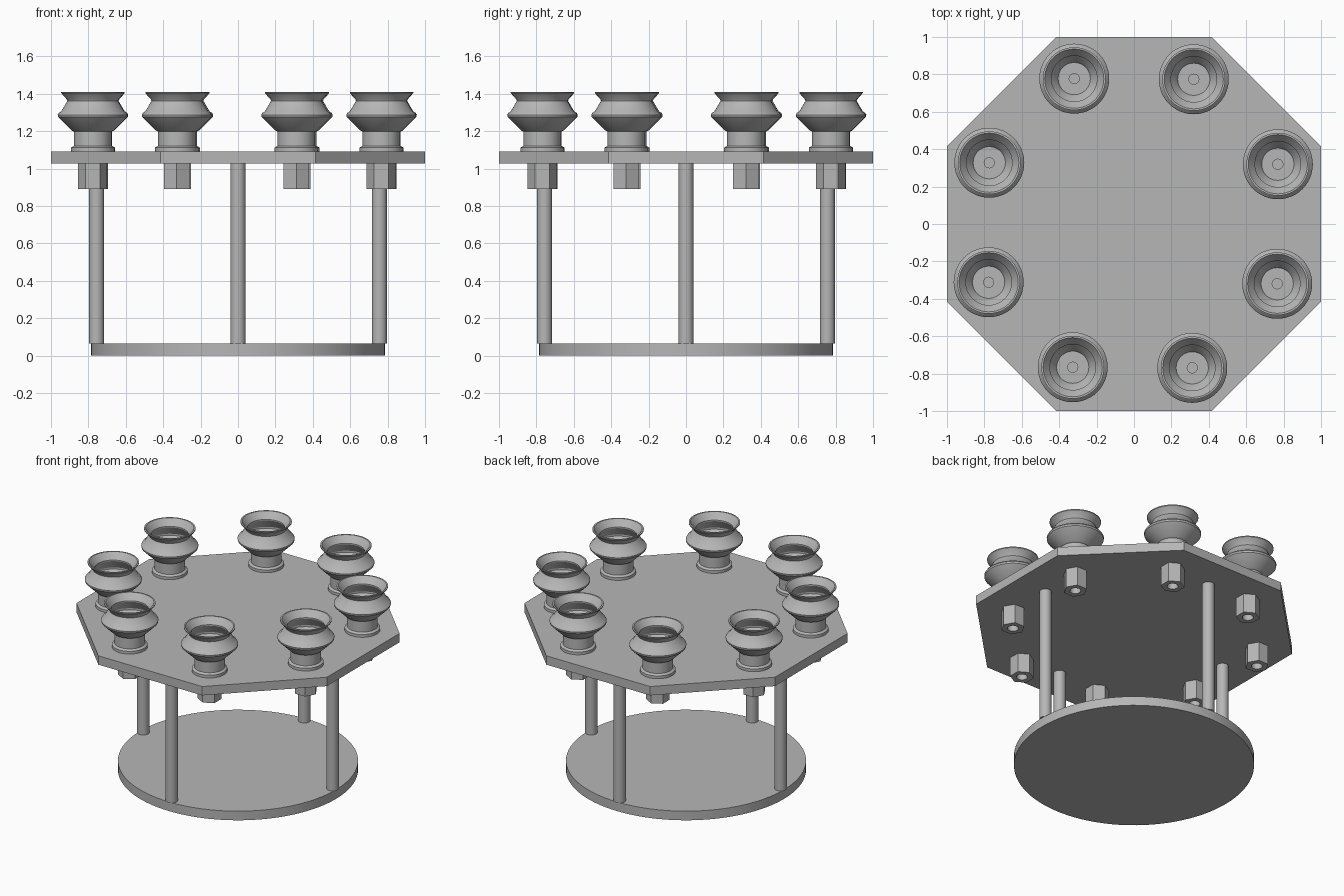
import bpy, bmesh
from math import radians, cos, sin, pi
from mathutils import Matrix, Vector

if "Cube" in bpy.data.objects:
    bpy.data.objects.remove(bpy.data.objects["Cube"])

GREY = (0.47, 0.47, 0.47, 1)
grey = bpy.data.materials.new("plain grey")
grey.use_nodes = True
grey.diffuse_color = GREY
grey.node_tree.nodes["Principled BSDF"].inputs["Base Color"].default_value = GREY

PLATE_BOTTOM, PLATE_TOP = 1.028, 1.092
BASE_TOP = 0.066


def to_mesh(bm, name):
    bmesh.ops.recalc_face_normals(bm, faces=bm.faces)
    mesh = bpy.data.meshes.new(name)
    bm.to_mesh(mesh)
    bm.free()
    mesh.materials.append(grey)
    mesh.shade_smooth()
    mesh.set_sharp_from_angle(angle=radians(30))
    return mesh


def place(mesh, name, location=(0, 0, 0), turn=0):
    obj = bpy.data.objects.new(name, mesh)
    obj.location = location
    obj.rotation_euler.z = turn
    bpy.context.collection.objects.link(obj)
    return obj


def prism(name, radius, sides, z0, z1, turn=0):
    bm = bmesh.new()
    matrix = Matrix.Translation((0, 0, (z0 + z1) / 2)) @ Matrix.Rotation(turn, 4, "Z")
    bmesh.ops.create_cone(bm, cap_ends=True, segments=sides, radius1=radius,
                          radius2=radius, depth=z1 - z0, matrix=matrix)
    return to_mesh(bm, name)


def lathe(name, profile, steps=48):
    bm = bmesh.new()
    verts = [bm.verts.new((r, 0, z)) for r, z in profile]
    edges = [bm.edges.new(pair) for pair in zip(verts, verts[1:])]
    bmesh.ops.spin(bm, geom=verts + edges, cent=(0, 0, 0), axis=(0, 0, 1),
                   angle=2 * pi, steps=steps)
    bmesh.ops.remove_doubles(bm, verts=bm.verts, dist=0.0004)
    return to_mesh(bm, name)


def hollow_nut(name, radius, hole, z0, z1, depth):
    bm = bmesh.new()
    loops = []
    for r, sides in ((radius, 6), (hole, 24)):
        before = set(bm.edges)
        bmesh.ops.create_circle(bm, segments=sides, radius=r,
                                matrix=Matrix.Translation((0, 0, z0)))
        loops.append([e for e in bm.edges if e not in before])
    bmesh.ops.triangle_fill(bm, use_beauty=True, edges=loops[0] + loops[1])
    # Raise the outer walls and the blind bore, then cap both
    for edges, height in zip(loops, (z1 - z0, depth)):
        new = bmesh.ops.extrude_edge_only(bm, edges=edges)["geom"]
        verts = [v for v in new if isinstance(v, bmesh.types.BMVert)]
        bmesh.ops.translate(bm, verts=verts, vec=Vector((0, 0, height)))
        rim = [e for e in new if isinstance(e, bmesh.types.BMEdge)
               and all(v in verts for v in e.verts)]
        bmesh.ops.contextual_create(bm, geom=rim)
    return to_mesh(bm, name)


# Round base and octagonal top plate
place(prism("base_disc", 0.785, 96, 0, BASE_TOP), "base_disc")
place(prism("top_plate", 1 / cos(pi / 8), 8, PLATE_BOTTOM, PLATE_TOP, pi / 8), "top_plate")

# Four support posts
post = prism("support_post", 0.04, 32, BASE_TOP, PLATE_BOTTOM)
for i, side in enumerate(("left", "back", "right", "front")):
    a = i * pi / 2
    place(post, "support_post_" + side, (0.756 * cos(a), 0.756 * sin(a), 0))

# Bellows cup: outside from the foot to the lip, then down the inside
cup = lathe("bellows_cup", [
    (0, 1.092), (0.116, 1.092), (0.116, 1.112), (0.1, 1.122), (0.1, 1.198),
    (0.112, 1.204), (0.176, 1.267), (0.185, 1.276), (0.187, 1.288), (0.181, 1.298),
    (0.168, 1.306), (0.135, 1.362), (0.138, 1.37), (0.168, 1.404), (0.168, 1.411),
    (0.158, 1.411), (0.122, 1.366), (0.122, 1.358), (0.16, 1.295), (0.16, 1.283),
    (0.093, 1.215), (0.086, 1.2), (0.027, 1.2), (0.027, 1.18), (0, 1.18)])
nut = hollow_nut("hex_nut", 0.078, 0.036, 0.89, PLATE_BOTTOM, 0.1)

# Ring of eight cups, each with a nut under the plate
for i in range(8):
    a = radians(22.2 + 45 * i)
    spot = (0.835 * cos(a) - 0.004, 0.835 * sin(a) + 0.004, 0)
    place(cup, f"bellows_cup_{i + 1}", spot)
    place(nut, f"hex_nut_{i + 1}", spot, pi / 6 if abs(cos(a)) > 0.7 else 0)
